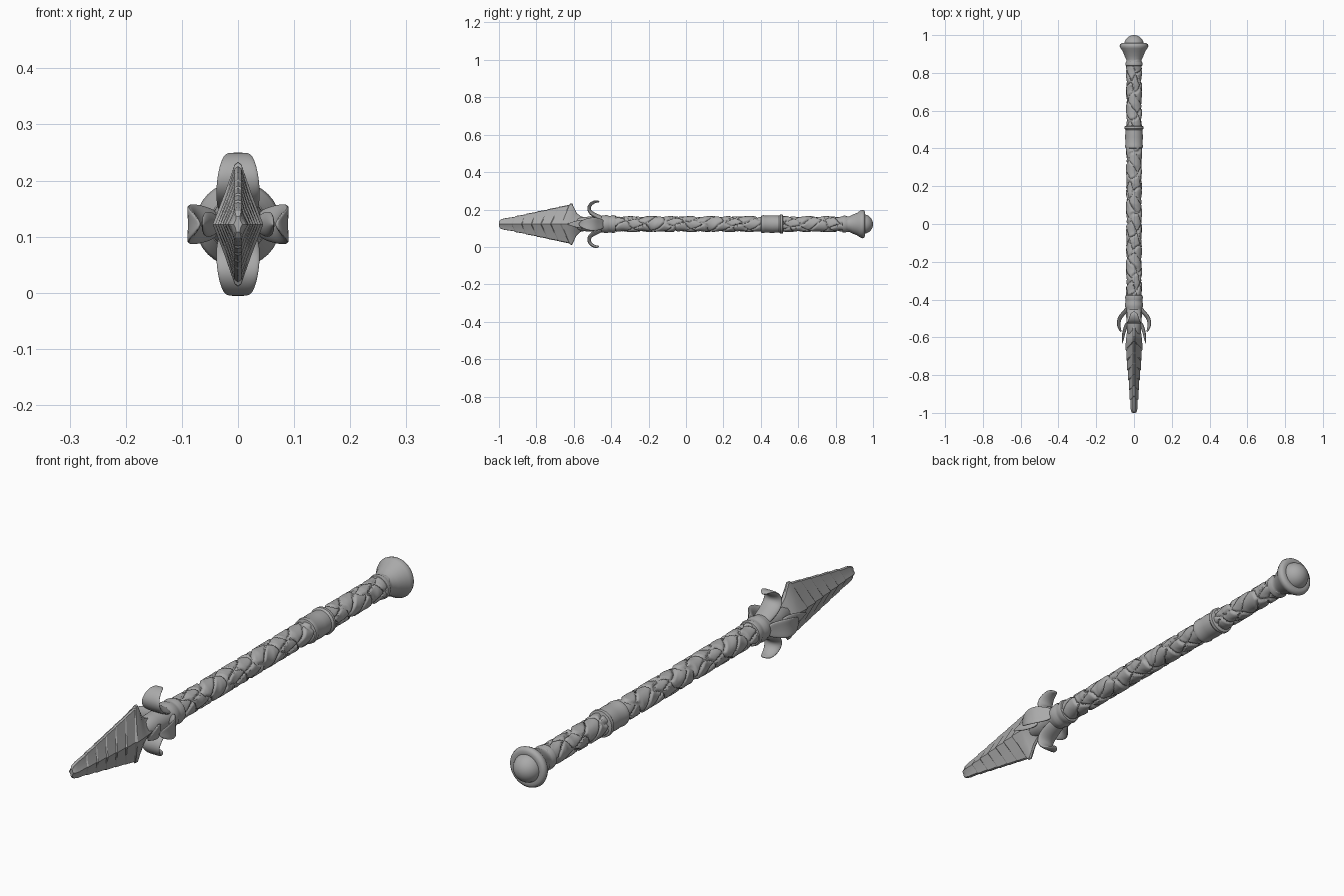
import bpy, bmesh, math
from mathutils import Vector, Matrix

cube = bpy.data.objects.get("Cube")
if cube:
    bpy.data.objects.remove(cube, do_unlink=True)

ZC = 0.122  # height of the spear's axis
TAU = math.tau

steel = bpy.data.materials.new("plain grey")
steel.use_nodes = True
GREY = (0.4, 0.4, 0.4, 1)
steel.diffuse_color = GREY
steel.node_tree.nodes["Principled BSDF"].inputs["Base Color"].default_value = GREY


def loft(name, rings, smooth=40, subsurf=0):
    """Skin a list of equal vertex rings and cap both ends."""
    bm = bmesh.new()
    loops = [[bm.verts.new(p) for p in ring] for ring in rings]
    n = len(loops[0])
    for a, b in zip(loops, loops[1:]):
        for i in range(n):
            j = (i + 1) % n
            bm.faces.new((a[i], a[j], b[j], b[i]))
    bm.faces.new(loops[0][::-1])
    bm.faces.new(loops[-1])
    bmesh.ops.recalc_face_normals(bm, faces=bm.faces)
    mesh = bpy.data.meshes.new(name)
    bm.to_mesh(mesh)
    bm.free()
    mesh.materials.append(steel)
    obj = bpy.data.objects.new(name, mesh)
    bpy.context.collection.objects.link(obj)
    if subsurf:
        mod = obj.modifiers.new("smooth", 'SUBSURF')
        mod.levels = mod.render_levels = subsurf
    bpy.ops.object.select_all(action='DESELECT')
    obj.select_set(True)
    bpy.context.view_layer.objects.active = obj
    bpy.ops.object.shade_smooth_by_angle(angle=math.radians(smooth))
    return obj


def lathe(name, profile, n=32, smooth=40):
    """Turn (y, radius) pairs around the spear's axis."""
    return loft(name, [[(r * math.cos(TAU * i / n), y, ZC + r * math.sin(TAU * i / n))
                        for i in range(n)] for y, r in profile], smooth)


def petal(name, path, angle, cup=0.0):
    """Curved leaf: path of (outward, y, half width, half thickness), turned about the axis."""
    pts = [Vector((p[0], p[1])) for p in path]
    turn = Matrix.Rotation(-angle, 3, 'Y')
    rings = []
    for k, (out, y, w, t) in enumerate(path):
        d = (pts[min(k + 1, len(pts) - 1)] - pts[max(k - 1, 0)]).normalized()
        ring = []
        for i in range(10):
            c, s = math.cos(TAU * i / 10), math.sin(TAU * i / 10)
            off = t * s + cup * w * c * c
            ring.append(turn @ Vector((out - d.y * off, y + d.x * off, w * c)) + Vector((0, 0, ZC)))
        rings.append(ring)
    return loft(name, rings, 60, 2)


# Shaft with carved, interlaced scrollwork
def carved_radius(y, a):
    wob = 0.5 * math.sin(23 * y + a) + 0.3 * math.sin(41 * y - 2 * a)
    band1 = abs(math.sin(30 * y + a + wob))
    band2 = abs(math.sin(30 * y - 2 * a + 0.7 - wob))
    groove = min(band1, band2)
    hollow = max(0.0, math.sin(60 * y + wob) * math.cos(2 * a + wob))
    rise = min(1.0, groove / 0.35)
    return 0.034 + 0.008 * rise * rise * (3 - 2 * rise) - 0.004 * hollow


def shaft(name, y0, y1, n=48):
    steps = int((y1 - y0) / 0.005)
    rings = []
    for k in range(steps + 1):
        y = y0 + (y1 - y0) * k / steps
        ring = []
        for i in range(n):
            a = TAU * i / n
            r = carved_radius(y, a)
            ring.append((r * math.cos(a), y, ZC + r * math.sin(a)))
        rings.append(ring)
    loft(name, rings, 50)


shaft("long_shaft", -0.40, 0.42)
shaft("rear_shaft", 0.50, 0.87)

# Collars and bands
lathe("middle_band", [(0.40, .036), (0.403, .046), (0.415, .048), (0.422, .045), (0.46, .047),
                      (0.498, .045), (0.505, .051), (0.517, .050), (0.522, .036)])
lathe("front_collar", [(-0.375, .034), (-0.378, .045), (-0.39, .048), (-0.402, .044), (-0.412, .044),
                       (-0.424, .049), (-0.44, .046), (-0.47, .042), (-0.52, .040), (-0.58, .034),
                       (-0.60, .020)])

# Flared pommel with a domed end
lathe("pommel", [(0.835, .034), (0.838, .044), (0.85, .046), (0.86, .041), (0.872, .041),
                 (0.89, .050), (0.915, .060), (0.93, .071), (0.942, .076), (0.952, .073),
                 (0.958, .064), (0.957, .054)], smooth=60)
lathe("pommel_dome", [(0.945 + 0.055 * math.sin(k * TAU / 40), 0.053 * math.cos(k * TAU / 40) + 1e-4)
                      for k in range(11)], smooth=60)

# Blade: overlapping chevron layers with a diamond section
def diamond(y, w, h, sweep):
    e = min(0.006, w * 0.4)
    quarter = [(w, 0), (w * .55, h * .48), (e, h * .96), (0, h)]
    half = quarter + [(-x, z) for x, z in quarter[-2::-1]]
    section = half + [(x, -z) for x, z in half[-2:0:-1]]
    return [(x, y + sweep * abs(z) / h, ZC + z) for x, z in section]


LAYERS = 6
blade = [diamond(-1.0, .008, .014, 0), diamond(-0.995, .014, .024, 0.003)]
for k in range(LAYERS):
    f0, f1 = k / LAYERS, (k + 1) / LAYERS
    y0, y1 = -0.98 + 0.31 * f0, -0.98 + 0.31 * f1
    sweep0, sweep1 = 0.01 + 0.04 * f0, 0.01 + 0.04 * f1
    blade.append(diamond(y0, .018 + .027 * f0, .031 + .074 * f0, sweep0))
    blade.append(diamond(y1 - .004, .015 + .025 * f1, .026 + .077 * f1, sweep1))
blade += [diamond(-0.665, .045, .110, .045), diamond(-0.635, .044, .111, .026),
          diamond(-0.61, .042, .092, .010), diamond(-0.59, .040, .062, .004),
          diamond(-0.565, .036, .042, 0), diamond(-0.53, .030, .034, 0)]
loft("blade", blade, 25)

# Hooked guard petals above and below
for label, angle in (("upper", TAU / 4), ("lower", -TAU / 4)):
    petal(label + "_guard_petal",
          [(.022, -0.43, .034, .012), (.040, -0.47, .040, .014), (.060, -0.512, .042, .013),
           (.088, -0.522, .039, .011), (.112, -0.505, .031, .010), (.123, -0.478, .022, .008),
           (.118, -0.463, .010, .004)], angle, -0.2)

# Clasping side petals and the pointed leaves lying along the blade
for label, angle in (("left", 0), ("right", math.pi)):
    petal(label + "_side_petal",
          [(.030, -0.44, .024, .010), (.050, -0.47, .034, .012), (.074, -0.495, .040, .011),
           (.082, -0.53, .034, .010), (.074, -0.558, .020, .007), (.068, -0.572, .006, .003)],
          angle, 0.3)
    petal(label + "_blade_leaf",
          [(.034, -0.52, .020, .010), (.050, -0.56, .026, .010), (.056, -0.59, .019, .008),
           (.060, -0.615, .010, .005), (.063, -0.635, .002, .002)], angle, 0.25)
